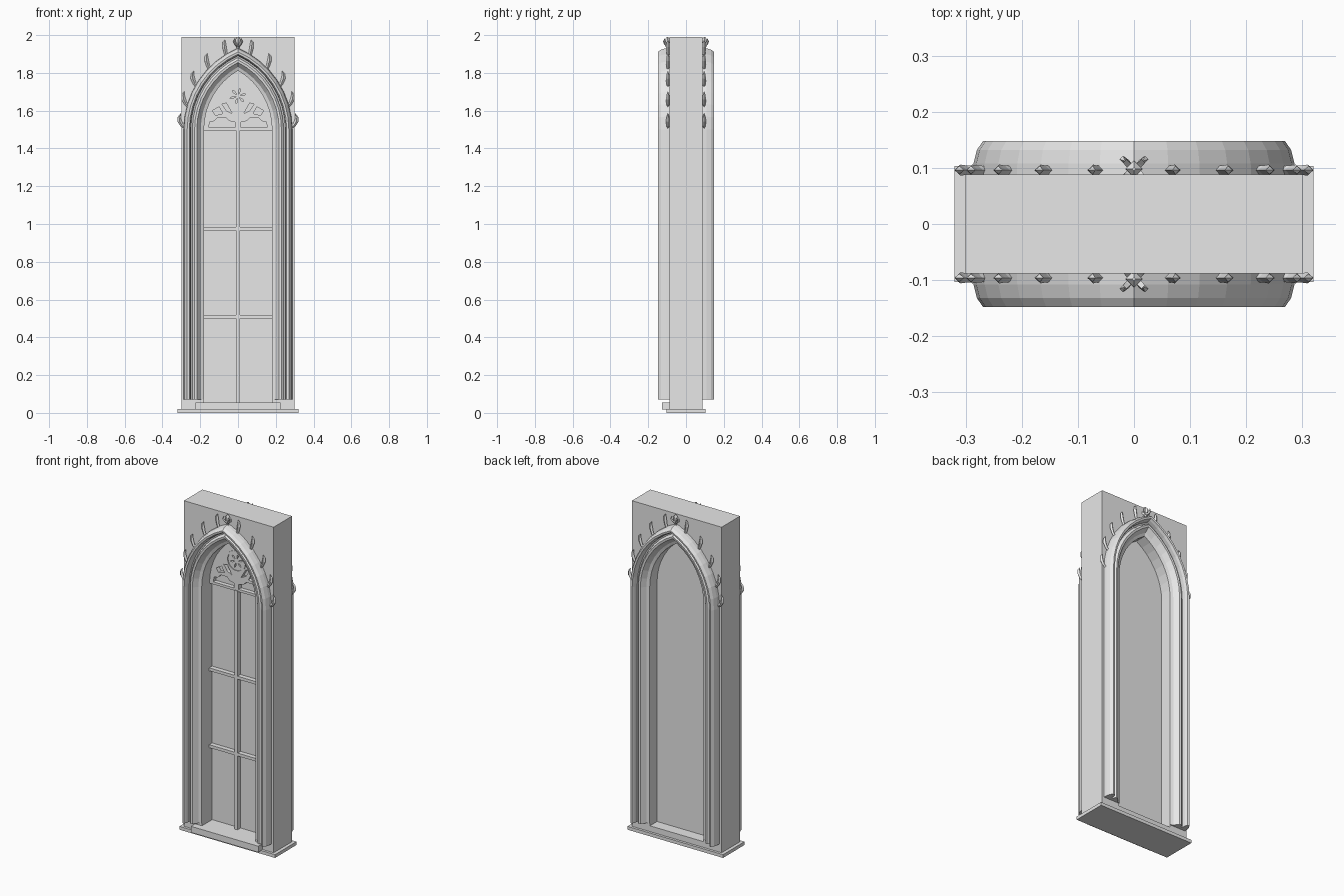
import bpy, bmesh, math
from mathutils import Vector

if "Cube" in bpy.data.objects:
    bpy.data.objects.remove(bpy.data.objects["Cube"])

SPRING, HALF = 1.5, 0.18      # springing height, half width of the opening

stone = bpy.data.materials.new("pale stone")
stone.use_nodes = True
stone.diffuse_color = (0.8, 0.8, 0.8, 1)
stone.node_tree.nodes["Principled BSDF"].inputs["Base Color"].default_value = (0.8, 0.8, 0.8, 1)


def add(name, mesh):
    mesh.materials.clear()
    mesh.materials.append(stone)
    obj = bpy.data.objects.new(name, mesh)
    bpy.context.collection.objects.link(obj)
    return obj


def from_bmesh(name, bm):
    bmesh.ops.recalc_face_normals(bm, faces=bm.faces)
    mesh = bpy.data.meshes.new(name)
    bm.to_mesh(mesh)
    bm.free()
    return add(name, mesh)


def box(name, x0, x1, y0, y1, z0, z1):
    bm = bmesh.new()
    bmesh.ops.create_cube(bm, size=1)
    for v in bm.verts:
        v.co = ((x0 + x1) / 2 + v.co.x * (x1 - x0),
                (y0 + y1) / 2 + v.co.y * (y1 - y0),
                (z0 + z1) / 2 + v.co.z * (z1 - z0))
    return from_bmesh(name, bm)


def arch(w, bottom, steps=8):
    """Pointed arch outline, as (x, z) from lower right over the apex to lower left."""
    r = w + HALF
    top = math.acos(HALF / r)
    side = [(w, bottom)]
    for i in range(steps + 1):
        t = top * i / steps
        side.append((r * math.cos(t) - HALF, SPRING + r * math.sin(t)))
    return side + [(-x, z) for x, z in side[-2::-1]]


def circle(cx, cz, r, n=24):
    return [(cx + r * math.cos(math.tau * i / n), cz + r * math.sin(math.tau * i / n))
            for i in range(n)]


def plate(name, loops, y0, y1):
    """Upright slab from an outline and its holes."""
    curve = bpy.data.curves.new(name, "CURVE")
    curve.dimensions = "2D"
    curve.fill_mode = "BOTH"
    curve.extrude = (y1 - y0) / 2
    for loop in loops:
        s = curve.splines.new("POLY")
        s.points.add(len(loop) - 1)
        for p, (x, z) in zip(s.points, loop):
            p.co = (x, z, 0, 1)
        s.use_cyclic_u = True
    tmp = bpy.data.objects.new(name + "_outline", curve)
    bpy.context.collection.objects.link(tmp)
    dg = bpy.context.evaluated_depsgraph_get()
    mesh = bpy.data.meshes.new_from_object(tmp.evaluated_get(dg))
    bpy.data.objects.remove(tmp)
    for v in mesh.vertices:
        v.co = (v.co.x, (y0 + y1) / 2 - v.co.z, v.co.y)
    mesh.name = name
    for p in mesh.polygons:
        p.use_smooth = False
    return add(name, mesh)


def horn(bm, path, radii, flat=1.0):
    """Tapered leaf with a diamond section."""
    rings = []
    for i, (p, r) in enumerate(zip(path, radii)):
        d = (path[min(i + 1, len(path) - 1)] - path[max(i - 1, 0)]).normalized()
        a = d.cross(Vector((0, 1, 0))).normalized()
        b = d.cross(a)
        rings.append([bm.verts.new(p + o) for o in (a * r, b * r * flat, -a * r, -b * r * flat)])
    for lo, hi in zip(rings, rings[1:]):
        for k in range(4):
            bm.faces.new((lo[k], lo[(k + 1) % 4], hi[(k + 1) % 4], hi[k]))
    bm.faces.new(rings[0])
    bm.faces.new(rings[-1])


# Wall with a pointed opening, and its plinth and sill
plate("wall", [[(-0.3, 0.02), (0.3, 0.02), (0.3, 1.99), (-0.3, 1.99)], arch(HALF, 0.055)],
      -0.088, 0.088)
box("plinth", -0.32, 0.32, -0.103, 0.103, 0, 0.02)
box("front_sill", -0.226, 0.226, -0.128, -0.08, 0.018, 0.055)

# Window pane and glazing bars
plate("pane", [arch(HALF + 0.004, 0.05)], 0.01, 0.02)
box("mullion", -0.01, 0.01, -0.02, 0.012, 0.05, SPRING)
for i, z in enumerate((0.51, 0.975)):
    box(f"glazing_bar_{i + 1}", -HALF, HALF, -0.018, 0.012, z - 0.009, z + 0.009)

# Tracery with lancet heads, foils and a rosette
lancet = [(0.015, 1.51), (0.155, 1.51), (0.15, 1.54), (0.125, 1.545), (0.105, 1.565),
          (0.065, 1.565), (0.045, 1.545), (0.015, 1.54)]
foil_low = [(0.08, 1.585), (0.12, 1.575), (0.135, 1.6), (0.1, 1.62)]
foil_high = [(0.03, 1.585), (0.062, 1.6), (0.085, 1.635), (0.062, 1.64)]
holes = [[(s * x, z) for x, z in h] for h in (lancet, foil_low, foil_high) for s in (1, -1)]
ROSE = 1.677
for k in range(6):
    a = math.tau * k / 6 + 0.26
    u, v = (math.cos(a), math.sin(a)), (-math.sin(a), math.cos(a))
    holes.append([(u[0] * r + v[0] * w, ROSE + u[1] * r + v[1] * w)
                  for r, w in ((0.01, 0), (0.03, 0.005), (0.044, 0), (0.03, -0.005))])
plate("tracery", [arch(HALF + 0.003, 1.495)] + holes, -0.015, 0.012)
plate("rosette_ring", [circle(0, ROSE, 0.063), circle(0, ROSE, 0.056)], -0.02, -0.012)

# Moulding section: half width and distance out from the wall's middle
section = [(0.288, 0.08), (0.286, 0.108), (0.28, 0.132), (0.269, 0.148), (0.258, 0.146),
           (0.252, 0.132), (0.25, 0.11), (0.242, 0.108), (0.238, 0.12), (0.23, 0.127),
           (0.218, 0.125), (0.208, 0.112), (0.197, 0.097), (0.18, 0.09), (0.18, 0.08)]

for side, label in ((-1, "front"), (1, "back")):
    bm = bmesh.new()
    strips = [[bm.verts.new((x, side * y, z)) for x, z in arch(w, 0.07)] for w, y in section]
    n = len(strips)
    for i in range(n):
        a, b = strips[i], strips[(i + 1) % n]
        for j in range(len(a) - 1):
            bm.faces.new((a[j], a[j + 1], b[j + 1], b[j]))
    bm.faces.new([s[0] for s in strips])
    bm.faces.new([s[-1] for s in strips])
    from_bmesh(label + "_moulding", bm)

    # Curling leaves along the arch
    bm = bmesh.new()
    up = Vector((0, 0, 1))
    for mirror in (1, -1):
        for deg in (3, 17, 31, 45, 59):
            t = math.radians(deg)
            rad = Vector((mirror * math.cos(t), 0, math.sin(t)))
            base = Vector((mirror * (0.462 * math.cos(t) - HALF), side * 0.096,
                           SPRING + 0.462 * math.sin(t)))
            path = [base + rad * o + up * h for o, h in
                    ((-0.005, -0.015), (0.016, -0.002), (0.028, 0.018), (0.03, 0.04), (0.022, 0.06))]
            horn(bm, path, (0.008, 0.009, 0.011, 0.008, 0.001), 0.9)
    from_bmesh(label + "_leaves", bm)

    # Finial at the apex: stem, bud and four spreading leaves
    bm = bmesh.new()
    foot = Vector((0, side * 0.098, 1.9))
    horn(bm, [foot + up * h for h in (0, 0.03, 0.06, 0.078, 0.09)],
         (0.009, 0.007, 0.016, 0.014, 0.003))
    for sx in (1, -1):
        for sy in (1, -1):
            out = Vector((sx * 0.018, sy * 0.016, 0))
            horn(bm, [foot + up * h + out * o for o, h in
                      ((0.1, 0.04), (0.7, 0.052), (1.1, 0.068), (0.9, 0.082))],
                 (0.005, 0.007, 0.006, 0.001))
    from_bmesh(label + "_finial", bm)
